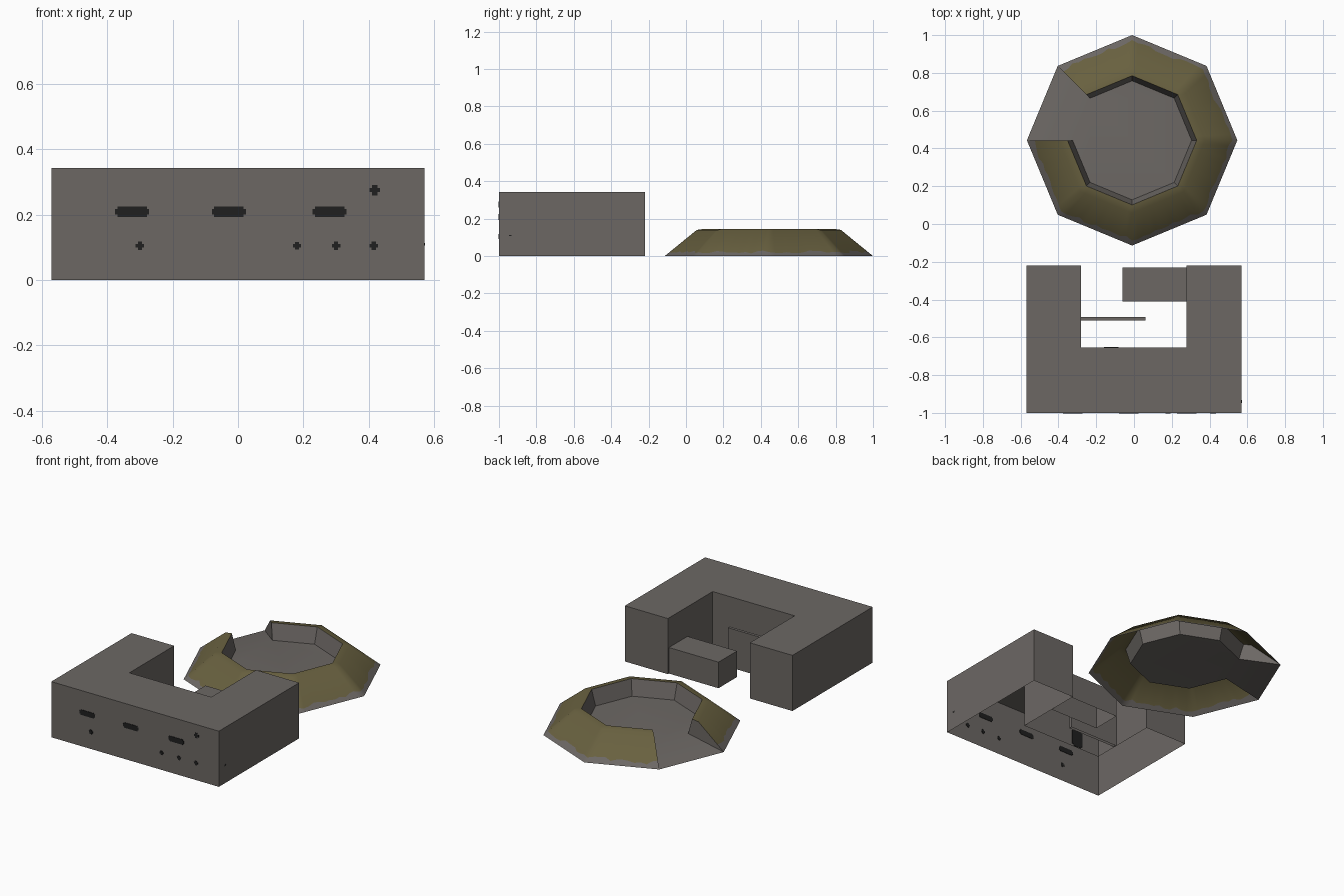
import bpy, bmesh, math, random

if "Cube" in bpy.data.objects:
    bpy.data.objects.remove(bpy.data.objects["Cube"])

random.seed(4)


def material(name, rgb):
    m = bpy.data.materials.new(name)
    m.diffuse_color = (*rgb, 1)
    m.use_nodes = True
    m.node_tree.nodes["Principled BSDF"].inputs["Base Color"].default_value = m.diffuse_color
    return m


STONE = material("warm_grey", (0.150, 0.137, 0.127))
EARTH = material("olive_earth", (0.138, 0.117, 0.050))
DARK = material("near_black", (0.014, 0.014, 0.014))


def finish(name, bm, mats):
    me = bpy.data.meshes.new(name)
    bm.to_mesh(me)
    bm.free()
    for m in mats:
        me.materials.append(m)
    ob = bpy.data.objects.new(name, me)
    bpy.context.collection.objects.link(ob)
    return ob


def open_prism(name, outline, height):
    """Walls and roof over a counter-clockwise outline, open underneath."""
    bm = bmesh.new()
    low = [bm.verts.new((x, y, 0)) for x, y in outline]
    top = [bm.verts.new((x, y, height)) for x, y in outline]
    n = len(outline)
    for i in range(n):
        j = (i + 1) % n
        bm.faces.new((low[i], low[j], top[j], top[i]))
    bm.faces.new(top)
    return finish(name, bm, [STONE])


def rect(x0, x1, y0, y1):
    return [(x0, y0), (x1, y0), (x1, y1), (x0, y1)]


def plates(name, boxes):
    """Thin painted plates, each given as centre and size."""
    bm = bmesh.new()
    for c, s in boxes:
        for v in bmesh.ops.create_cube(bm, size=1)["verts"]:
            v.co = [c[k] + v.co[k] * s[k] for k in range(3)]
    return finish(name, bm, [DARK])


# U-shaped building with its courtyard block and thin wall
open_prism("building", [(-.57, -1), (.57, -1), (.57, -.22), (.277, -.22),
                        (.277, -.655), (-.28, -.655), (-.28, -.22), (-.57, -.22)], .342)
open_prism("courtyard_block", rect(-.06, .277, -.41, -.23), .16)
open_prism("thin_wall", rect(-.28, .06, -.51, -.492), .24)

# Painted window slots, small holes and the courtyard door
T = .005
slots = []
for x in (-.324, -.028, .28):
    slots += [((x, -1, .209), (.104, T, .018)), ((x, -1, .209), (.09, T, .032))]
plates("window_slots", slots)
holes = []
for x, z, s in ((-.3, .105, .026), (.18, .105, .024), (.3, .105, .026), (.415, .105, .026), (.418, .275, .032)):
    holes += [((x, -1, z), (s, T, s * .4)), ((x, -1, z), (s * .5, T, s))]
holes.append(((.57, -.94, .11), (T, .015, .007)))
plates("small_holes", holes)
plates("courtyard_door", [((-.12, -.655, .06), (.075, T, .09)), ((-.12, -.655, .06), (.055, T, .11))])

# Octagonal earth mound with a sunken floor; one side is left open as a ramp
CX, CY, STEPS, OPEN = -.01, .443, 12, 3
PROFILE = [(.557, 0), None, (.385, .14), (.342, .146), (.315, .05)]   # None = ragged earth line


def ring_point(r, z, k, f=0.0):
    a, b = (math.radians(45 * (k + i)) for i in (0, 1))
    return (CX + r * (math.cos(a) * (1 - f) + math.cos(b) * f),
            CY + r * (math.sin(a) * (1 - f) + math.sin(b) * f), z)


bm = bmesh.new()
for k in range(8):
    if k == OPEN:
        continue
    columns = []
    for i in range(STEPS + 1):
        f = i / STEPS
        corner = i in (0, STEPS)
        t = .15 if corner else random.uniform(.1, .22)
        if (k == OPEN + 1 and i == 0) or (k == OPEN - 1 and i == STEPS):
            t = .25
        ragged = (.557 - .172 * t, .14 * t)
        columns.append([bm.verts.new(ring_point(*(p or ragged), k, f)) for p in PROFILE])
    for a, b in zip(columns, columns[1:]):
        for j in range(len(PROFILE) - 1):
            face = bm.faces.new((a[j], b[j], b[j + 1], a[j + 1]))
            face.material_index = 1 if j in (1, 2) else 0

# Floor, ramp and the two upright cheeks beside the ramp
bm.faces.new([bm.verts.new(ring_point(.315, .05, k)) for k in range(8)])
bm.faces.new([bm.verts.new(p) for p in (ring_point(.557, 0, OPEN), ring_point(.557, 0, OPEN + 1),
                                        ring_point(.315, .05, OPEN + 1), ring_point(.315, .05, OPEN))])
for k in (OPEN, OPEN + 1):
    pts = [ring_point(*p, k) for p in PROFILE if p]
    bm.faces.new([bm.verts.new(p) for p in (pts if k == OPEN else pts[::-1])])
bmesh.ops.remove_doubles(bm, verts=bm.verts, dist=.0005)
mound = finish("earth_mound", bm, [STONE, EARTH])
bpy.context.view_layer.objects.active = mound
mound.select_set(True)
bpy.ops.object.shade_smooth_by_angle(angle=math.radians(36))
